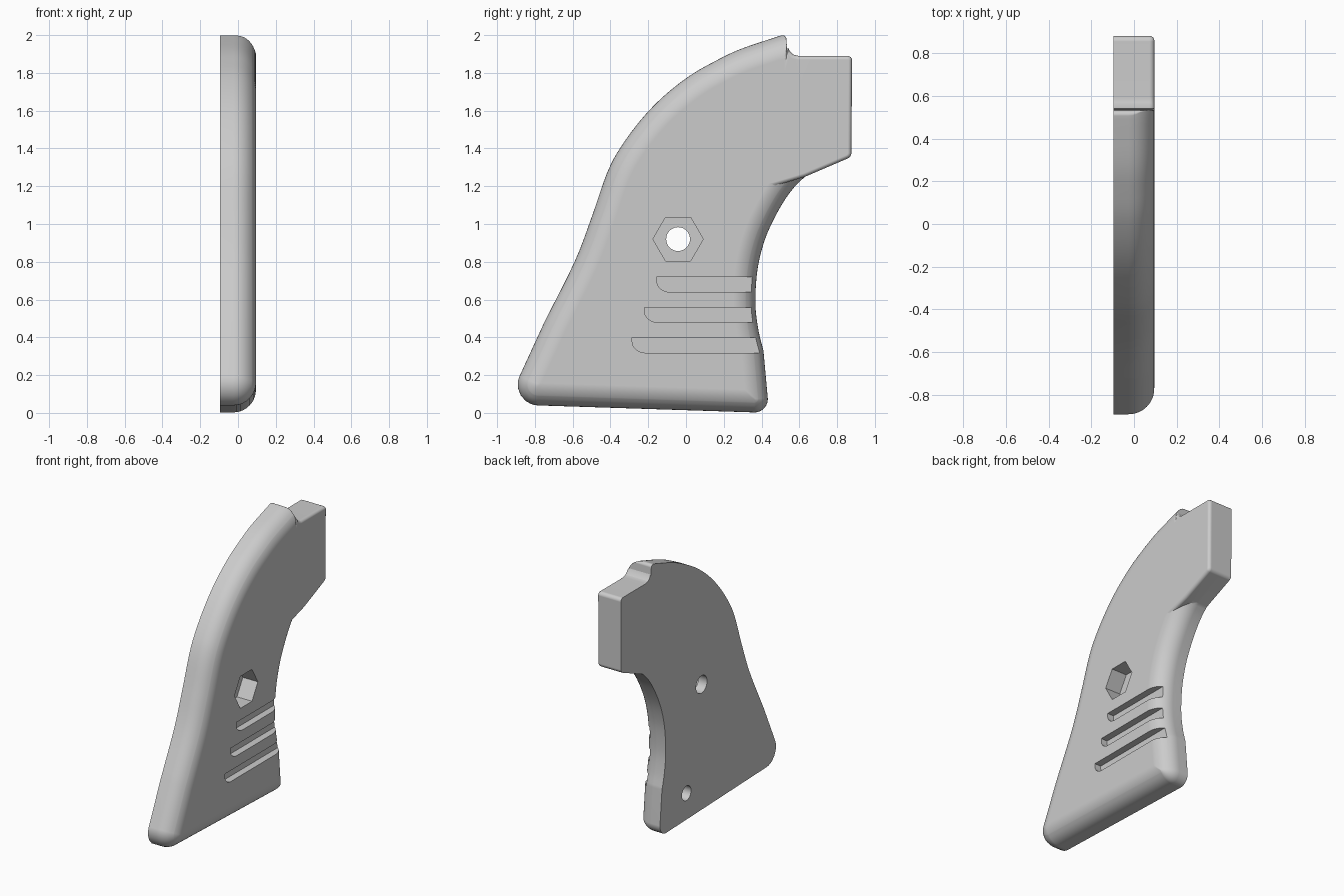
import bpy, bmesh, math
from mathutils import Vector

cube = bpy.data.objects.get("Cube")
if cube:
    bpy.data.objects.remove(cube, do_unlink=True)

HALF = 0.095      # half thickness
BIG, SMALL = 0.12, 0.02   # edge rounding radii

grey = bpy.data.materials.new("grip_grey")
grey.use_nodes = True
grey.diffuse_color = (0.6, 0.6, 0.6, 1)
grey.node_tree.nodes["Principled BSDF"].inputs["Base Color"].default_value = grey.diffuse_color


def smooth_path(pts, n=5):
    """Catmull-Rom curve through the points."""
    p = [Vector(q) for q in pts]
    p = [2 * p[0] - p[1]] + p + [2 * p[-1] - p[-2]]
    out = []
    for a, b, c, d in zip(p, p[1:], p[2:], p[3:]):
        for k in range(n):
            t = k / n
            out.append(0.5 * (2 * b + (c - a) * t + (2 * a - 5 * b + 4 * c - d) * t * t
                              + (3 * b - a - 3 * c + d) * t ** 3))
    return out + [p[-2]]


def inset_at(depth, r):
    """How far a rounded edge is set in at a depth below the top."""
    return 0 if depth >= r else r - math.sqrt(max(0, r * r - (r - depth) ** 2))


def ring(outline, depth):
    """Outline of (point, edge radius, corner radius), inset for one depth."""
    n = len(outline)
    pts = []
    for i, (p, r, _) in enumerate(outline):
        q, rq, _ = outline[i - 1]
        e0 = (p - q).normalized()
        e1 = (outline[(i + 1) % n][0] - p).normalized()
        d0, d1 = inset_at(depth, rq), inset_at(depth, r)
        cross = e0.x * e1.y - e0.y * e1.x
        if abs(cross) < 0.01:
            normal = Vector((-e0.y - e1.y, e0.x + e1.x)).normalized()
            moved = p + normal * (d0 + d1) / 2
        else:
            moved = p + (e1 * d0 - e0 * d1) / cross
        pts.append((moved, max(d0, d1)))
    out = []
    for i, (p, d) in enumerate(pts):
        corner = outline[i][2]
        if not corner:
            out.append(p)
            continue
        rad = max(corner - d, 0.004)
        u = (pts[i - 1][0] - p).normalized()
        v = (pts[(i + 1) % n][0] - p).normalized()
        half = u.angle(v) / 2
        c = p + (u + v).normalized() * rad / math.sin(half)
        s, e = p + u * rad / math.tan(half) - c, p + v * rad / math.tan(half) - c
        out += [c + s.lerp(e, k / 8).normalized() * rad for k in range(9)]
    return out


def loft(name, rings):
    """Solid through (x, ring) sections."""
    bm = bmesh.new()
    rows = [[bm.verts.new((x, p[0], p[1])) for p in pts] for x, pts in rings]
    for a, b in zip(rows, rows[1:]):
        for i in range(len(a)):
            bm.faces.new((a[i - 1], a[i], b[i], b[i - 1]))
    bm.faces.new(rows[0])
    bm.faces.new(rows[-1])
    bmesh.ops.recalc_face_normals(bm, faces=bm.faces)
    mesh = bpy.data.meshes.new(name)
    bm.to_mesh(mesh)
    bm.free()
    mesh.materials.append(grey)
    obj = bpy.data.objects.new(name, mesh)
    bpy.context.collection.objects.link(obj)
    return obj


def rounded_plate(name, outline):
    depths = [BIG * (1 - math.sin(math.radians(a))) for a in range(0, 91, 9)]
    depths = sorted(depths + [SMALL], reverse=True)
    return loft(name, [(-HALF, ring(outline, 1))] + [(HALF - d, ring(outline, d)) for d in depths])


def disc(y, z, r, sides):
    return [(y + r * math.cos(math.tau * k / sides), z + r * math.sin(math.tau * k / sides))
            for k in range(sides)]


def combine(target, other, operation):
    mod = target.modifiers.new(operation, "BOOLEAN")
    mod.operation, mod.solver, mod.object = operation, "EXACT", other
    bpy.context.view_layer.objects.active = target
    bpy.ops.object.modifier_apply(modifier=mod.name)
    bpy.data.objects.remove(other, do_unlink=True)


# Grip body with broad rounding
front = smooth_path([(.41, .33), (.385, .43), (.368, .56), (.372, .7), (.39, .82), (.43, .95),
                     (.5, 1.09), (.565, 1.185), (.63, 1.25), (.74, 1.34)])
back = smooth_path([(.49, 1.994), (.286, 1.925), (.15, 1.86), (.02, 1.785), (-.12, 1.675),
                    (-.24, 1.55), (-.35, 1.4), (-.42, 1.265), (-.5, 1.035), (-.59, .8), (-.75, .48)])
outline = [(Vector((-.95, .045)), BIG, .11), (Vector((.44, 0)), BIG, .07)]
outline += [(p, BIG, 0) for p in front[:-1]] + [(front[-1], SMALL, 0)]
outline += [(Vector((.55, 1.7)), SMALL, 0), (Vector((.53, 2.005)), BIG, .02)]
outline += [(p, BIG, 0) for p in back]
grip = rounded_plate("grip_panel", outline)

# Upper block with tight rounding
block = [((.3, 1.16), 0), ((.38, 1.175), 0), ((.63, 1.25), 0), ((.875, 1.355), .03), ((.88, 1.89), .025),
         ((.595, 1.89), 0), ((.567, 1.897), 0), ((.55, 1.915), 0), ((.54, 1.935), 0),
         ((.5, 1.8), 0), ((.3, 1.6), 0)]
combine(grip, rounded_plate("upper_block", [(Vector(p), SMALL, c) for p, c in block]), "UNION")

# Hexagonal nut pocket, screw hole and blind pin hole
combine(grip, loft("nut_pocket", [(x, disc(-.042, .92, .133, 6)) for x in (HALF - .12, .2)]), "DIFFERENCE")
combine(grip, loft("screw_hole", [(x, disc(-.042, .92, .063, 32)) for x in (-.2, .1)]), "DIFFERENCE")
combine(grip, loft("pin_hole", [(x, disc(.13, .2, .052, 32)) for x in (-.2, 0)]), "DIFFERENCE")

# Three finger grooves, rounded at the lower rear corner
for k in range(3):
    y, z = -.285 + .065 * k, .318 + .161 * k
    shape = [(.6, z), (.6, z + .08), (y, z + .08)]
    shape += [(y + .07 - .07 * math.cos(a), z + .06 - .06 * math.sin(a))
              for a in [math.pi / 16 * j for j in range(9)]]
    combine(grip, loft("groove", [(x, shape) for x in (HALF - .05, .2)]), "DIFFERENCE")

# Smooth rounding with crisp edges
bpy.ops.object.select_all(action="DESELECT")
grip.select_set(True)
bpy.context.view_layer.objects.active = grip
bpy.ops.object.shade_smooth_by_angle(angle=math.radians(30))
normals = grip.modifiers.new("even_shading", "WEIGHTED_NORMAL")
normals.keep_sharp = True
